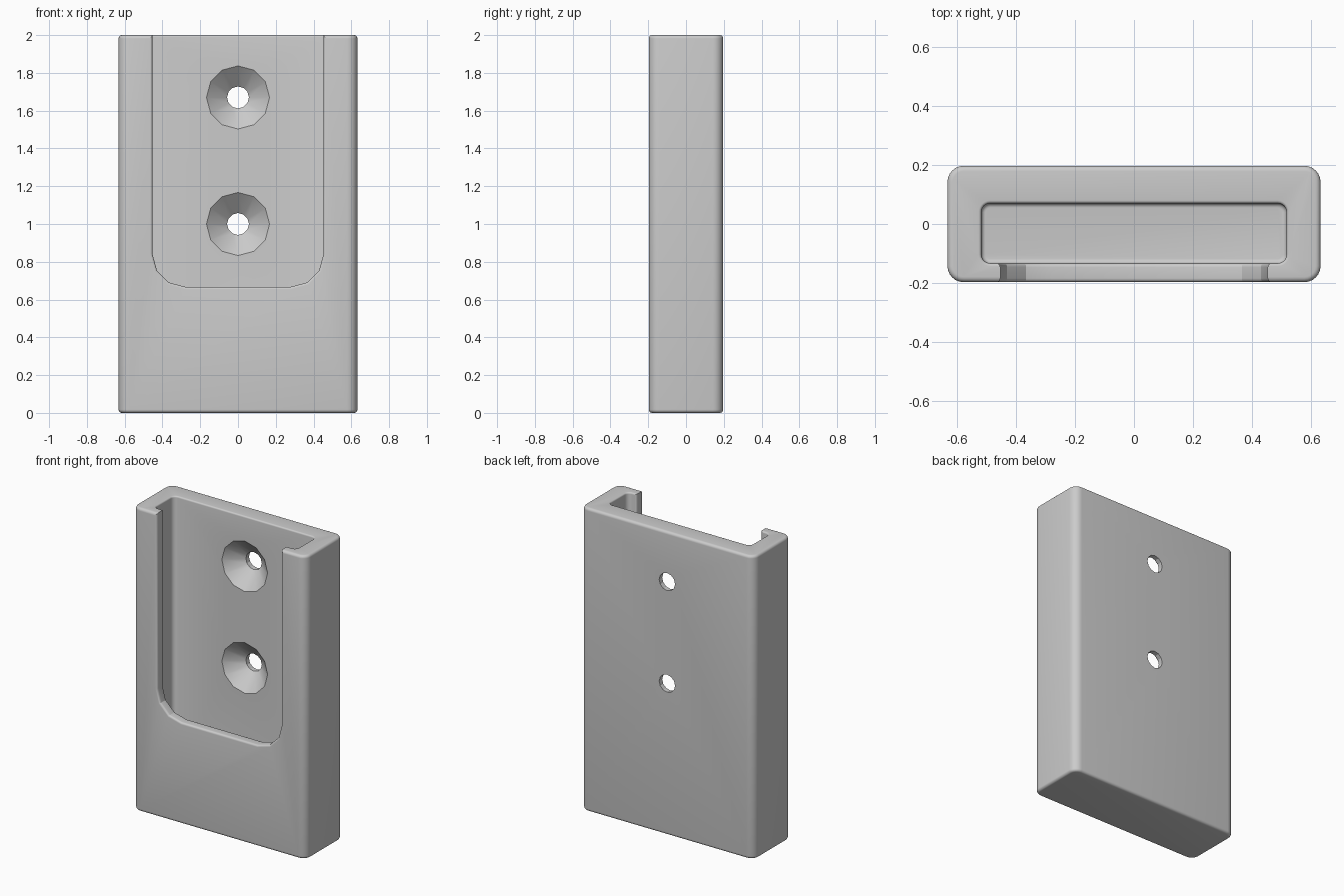
import bpy, bmesh, math

if "Cube" in bpy.data.objects:
    bpy.data.objects.remove(bpy.data.objects["Cube"])

grey = bpy.data.materials.new("plain grey")
grey.diffuse_color = (0.6, 0.6, 0.6, 1)
grey.use_nodes = True
grey.node_tree.nodes["Principled BSDF"].inputs["Base Color"].default_value = grey.diffuse_color


def loft(name, rings):
    """Closed solid skinned through equally sized rings of points."""
    bm = bmesh.new()
    vs = [[bm.verts.new(p) for p in r] for r in rings]
    n = len(vs[0])
    for a, b in zip(vs, vs[1:]):
        for i in range(n):
            j = (i + 1) % n
            bm.faces.new((a[i], a[j], b[j], b[i]))
    bm.faces.new(vs[0][::-1])
    bm.faces.new(vs[-1])
    bmesh.ops.recalc_face_normals(bm, faces=bm.faces)
    me = bpy.data.meshes.new(name)
    bm.to_mesh(me)
    bm.free()
    me.materials.append(grey)
    ob = bpy.data.objects.new(name, me)
    bpy.context.collection.objects.link(ob)
    return ob


def rounded(x0, x1, y0, y1, r, seg):
    """Rounded rectangle outline, counter-clockwise."""
    pts = []
    corners = ((x1 - r, y1 - r), (x0 + r, y1 - r), (x0 + r, y0 + r), (x1 - r, y0 + r))
    for k, (cx, cy) in enumerate(corners):
        for i in range(seg + 1):
            a = math.pi / 2 * (k + i / seg)
            pts.append((cx + r * math.cos(a), cy + r * math.sin(a)))
    return pts


def upright(x, y0, y1, r, stations):
    """Horizontal rounded rectangles at (height, grow) stations."""
    return [[(px, py, z) for px, py in rounded(-x - g, x + g, y0 - g, y1 + g, r + g, 6)]
            for z, g in stations]


def fillet(z, b, d, outward):
    """Quarter-round (height, grow) stations; d is the z direction towards the end."""
    out = []
    for i in range(6):
        a = math.pi / 2 * i / 5
        out.append((z - d * b * (1 - math.sin(a)), b * (1 - math.cos(a)) * outward))
    return out


# Holder body with softened top and bottom rims
b = 0.018
body = loft("holder_body", upright(0.632, -0.197, 0.197, 0.055,
            fillet(0, b, -1, -1)[::-1] + fillet(2, b, 1, -1)))

# Pocket open at the top, flaring at the mouth
pocket = loft("pocket_cutter", upright(0.517, -0.133, 0.070, 0.03,
              fillet(0.11, 0.015, -1, -1)[::-1] + fillet(2, 0.01, 1, 1) + [(2.1, 0.01)]))

# Front window with eased edges on both faces of the front wall
e = 0.013
stations = ([(-0.25, e)] + fillet(-0.197, e, -1, 1)[::-1]
            + fillet(-0.133, e, 1, 1) + [(-0.09, e)])
window = loft("window_cutter", [
    [(px, y, pz) for px, pz in rounded(-0.453 - g, 0.453 + g, 0.667 - g, 2.6, 0.175 + g, 3)]
    for y, g in stations])

# Countersunk screw holes through the back wall
cutters = [pocket, window]
for z in (1.0, 1.67):
    rings = []
    for y, r in ((0.0, 0.167), (0.07, 0.167), (0.165, 0.058), (0.3, 0.058)):
        rings.append([(r * math.sin(math.tau * i / 12), y, z + r * math.cos(math.tau * i / 12))
                      for i in range(12)])
    cutters.append(loft("screw_hole_cutter", rings))

for c in cutters:
    m = body.modifiers.new(c.name, 'BOOLEAN')
    m.operation = 'DIFFERENCE'
    m.solver = 'EXACT'
    m.object = c

# Apply the cuts, then drop the cutters
bpy.context.view_layer.objects.active = body
body.select_set(True)
for m in list(body.modifiers):
    bpy.ops.object.modifier_apply(modifier=m.name)
for c in cutters:
    bpy.data.objects.remove(c)
bpy.ops.object.shade_smooth_by_angle(angle=math.radians(20))
